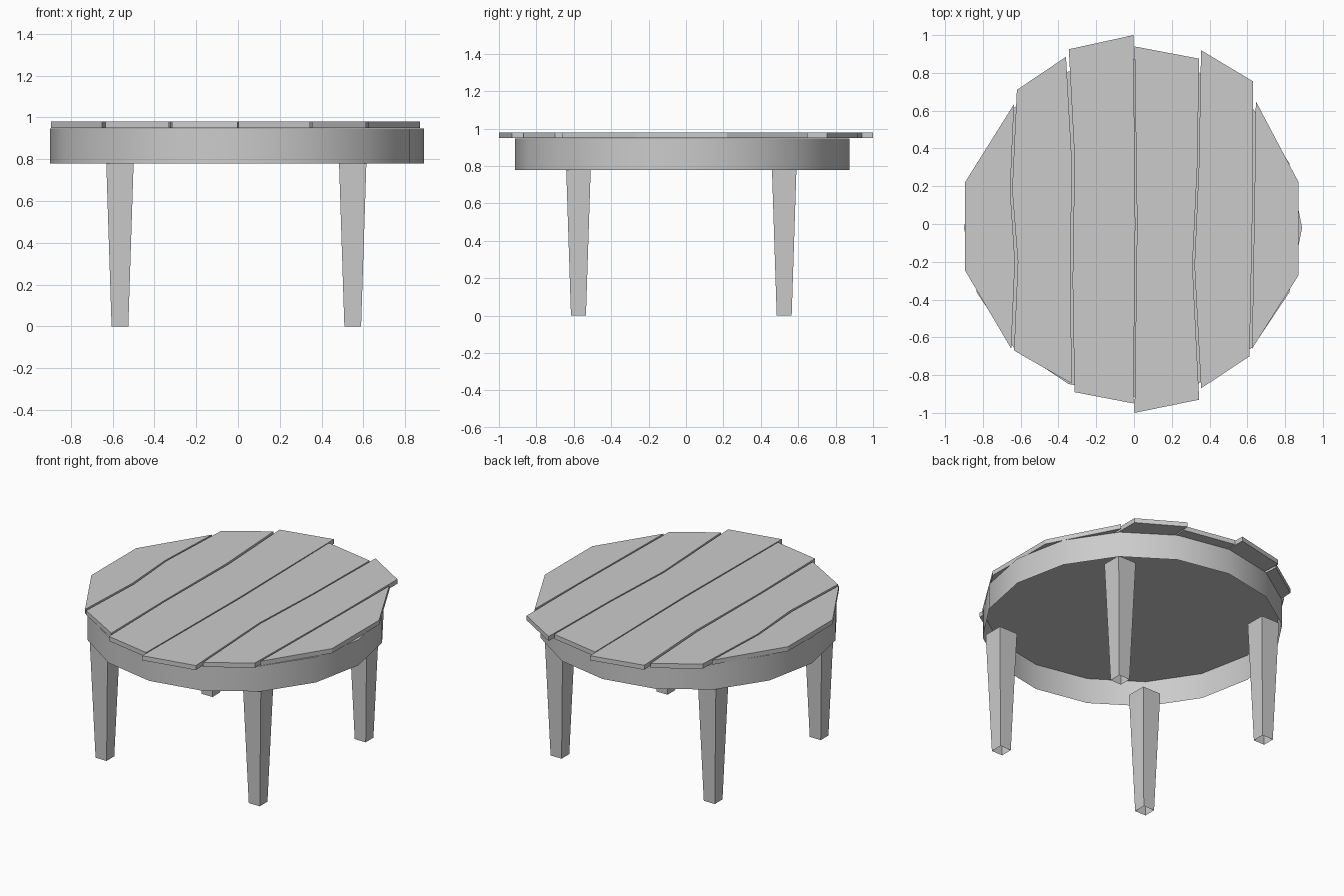
import bpy, bmesh, math

if "Cube" in bpy.data.objects:
    bpy.data.objects.remove(bpy.data.objects["Cube"])


def finish(name, bm):
    bmesh.ops.recalc_face_normals(bm, faces=bm.faces)
    mesh = bpy.data.meshes.new(name)
    bm.to_mesh(mesh)
    bm.free()
    obj = bpy.data.objects.new(name, mesh)
    bpy.context.collection.objects.link(obj)
    return obj


def loft(bm, low, high):
    """Side walls between two rings; returns both vertex rings."""
    a = [bm.verts.new(p) for p in low]
    b = [bm.verts.new(p) for p in high]
    n = len(a)
    for i in range(n):
        j = (i + 1) % n
        bm.faces.new((a[i], a[j], b[j], b[i]))
    return a, b


def plank(name, outline, z0=0.95, z1=0.98):
    bm = bmesh.new()
    a, b = loft(bm, [(x, y, z0) for x, y in outline],
                [(x, y, z1) for x, y in outline])
    bm.faces.new(a[::-1])
    bm.faces.new(b)
    return finish(name, bm)


# Tabletop: six uneven planks, each listed counter-clockwise
planks = [
    [(-0.895, 0.22), (-0.895, -0.245), (-0.65, -0.66), (-0.63, -0.2),
     (-0.655, 0.18), (-0.635, 0.635)],
    [(-0.62, 0.71), (-0.645, 0.18), (-0.615, -0.2), (-0.635, -0.67),
     (-0.33, -0.845), (-0.335, -0.3), (-0.33, 0.35), (-0.36, 0.885)],
    [(-0.345, 0.925), (-0.315, 0.35), (-0.325, -0.3), (-0.315, -0.89),
     (-0.003, -0.95), (0.007, 0.0), (-0.003, 1.0)],
    [(0.003, 0.94), (0.016, 0.0), (0.003, -1.0), (0.345, -0.93),
     (0.31, -0.22), (0.335, 0.3), (0.345, 0.875)],
    [(0.355, 0.92), (0.343, 0.3), (0.32, -0.22), (0.355, -0.87),
     (0.612, -0.7), (0.63, 0.2), (0.63, 0.755)],
    [(0.645, 0.65), (0.639, 0.2), (0.625, -0.66), (0.872, -0.27),
     (0.872, 0.22)],
]
for i, outline in enumerate(planks):
    plank(f"top_plank_{i + 1}", outline)

# Apron: 16-sided thin ring, closed on top and open below
bm = bmesh.new()
ring = [(-0.005 + 0.895 * math.cos(k * math.tau / 16),
         -0.02 + 0.895 * math.sin(k * math.tau / 16)) for k in range(16)]
low, high = loft(bm, [(x, y, 0.78) for x, y in ring],
                 [(x, y, 0.948) for x, y in ring])
bm.faces.new(high)
apron = finish("apron", bm)
# The fill may be single-walled, so orient by hand: cap faces up
if max(apron.data.polygons, key=lambda p: p.area).normal.z < 0:
    apron.data.flip_normals()
bpy.context.view_layer.objects.active = apron
apron.select_set(True)
bpy.ops.object.shade_smooth_by_angle(angle=math.radians(35))
apron.select_set(False)

# Legs: square, tapered, open-ended
corners = [(-1, -1), (1, -1), (1, 1), (-1, 1)]
for name, sx, sy in (("front_left_leg", -1, -1), ("front_right_leg", 1, -1),
                     ("back_right_leg", 1, 1), ("back_left_leg", -1, 1)):
    cx, cy = -0.008 + 0.557 * sx, -0.025 + 0.55 * sy
    bm = bmesh.new()
    loft(bm, [(cx + 0.04 * u, cy + 0.04 * v, 0.0) for u, v in corners],
         [(cx + 0.066 * u, cy + 0.066 * v, 0.8) for u, v in corners])
    finish(name, bm)
